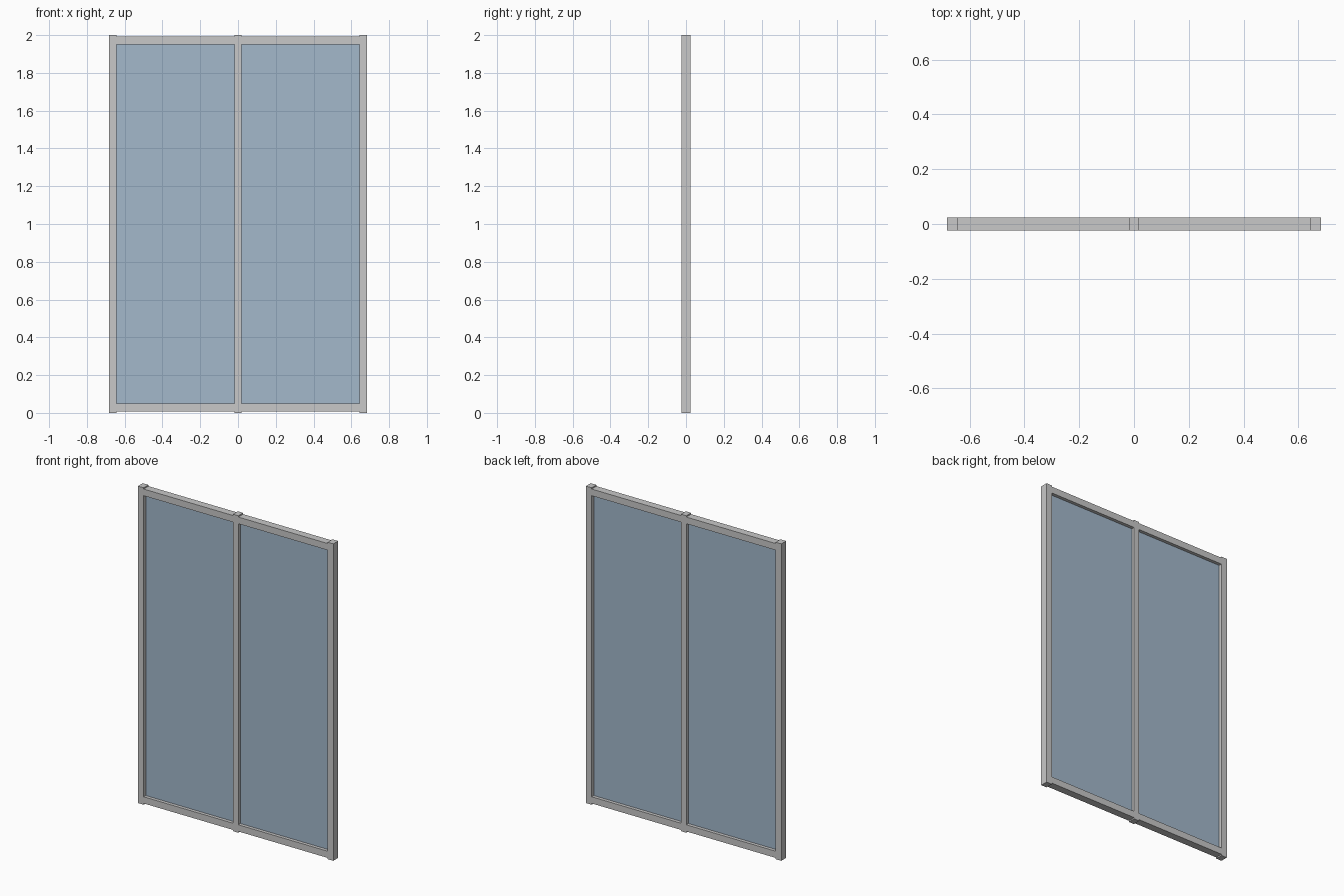
import bpy
import bmesh

if "Cube" in bpy.data.objects:
    bpy.data.objects.remove(bpy.data.objects["Cube"])


def material(name, rgb):
    m = bpy.data.materials.new(name)
    m.diffuse_color = (*rgb, 1.0)
    m.use_nodes = True
    m.node_tree.nodes["Principled BSDF"].inputs["Base Color"].default_value = m.diffuse_color
    return m


FRAME = material("light grey frame", (0.58, 0.58, 0.58))
GLASS = material("blue grey glass", (0.366, 0.479, 0.597))

HALF_W = 0.682     # outer half width
STILE = 0.04       # side post width
MULL = 0.019       # half width of centre post
HALF_D = 0.024     # half depth of frame
GAP = 0.008        # posts stand proud of the rails top and bottom
RAIL_IN = 0.05     # inner edge of rails
HALF_GLASS = 0.003


def box(name, x, y, z, mat):
    """Box spanning the given (min, max) ranges."""
    bm = bmesh.new()
    bmesh.ops.create_cube(bm, size=1.0)
    for v in bm.verts:
        v.co = [r[0] + (c + 0.5) * (r[1] - r[0]) for c, r in zip(v.co, (x, y, z))]
    me = bpy.data.meshes.new(name)
    bm.to_mesh(me)
    bm.free()
    me.materials.append(mat)
    ob = bpy.data.objects.new(name, me)
    bpy.context.collection.objects.link(ob)
    return ob


depth = (-HALF_D, HALF_D)
inner = HALF_W - STILE

# centre post
box("centre_post", (-MULL, MULL), depth, (0, 2), FRAME)

for side, label in ((-1, "left"), (1, "right")):
    # side post
    box(label + "_post", sorted((side * inner, side * HALF_W)), depth, (0, 2), FRAME)
    bay = sorted((side * MULL, side * inner))
    # rails between the posts
    box(label + "_bottom_rail", bay, depth, (GAP, RAIL_IN), FRAME)
    box(label + "_top_rail", bay, depth, (2 - RAIL_IN, 2 - GAP), FRAME)
    # glass pane
    box(label + "_pane", bay, (-HALF_GLASS, HALF_GLASS), (RAIL_IN, 2 - RAIL_IN), GLASS)
